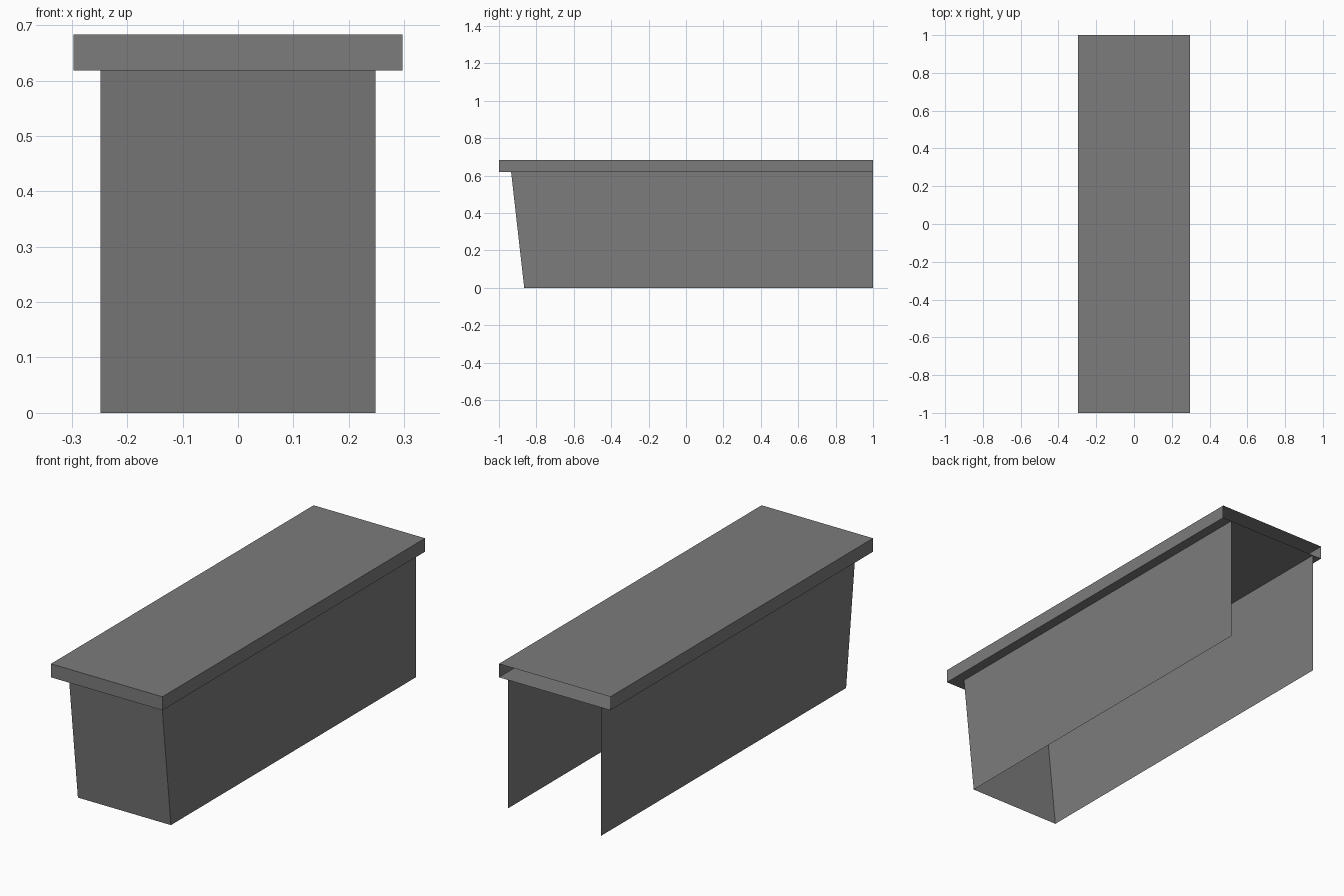
import bpy, bmesh

if "Cube" in bpy.data.objects:
    bpy.data.objects.remove(bpy.data.objects["Cube"])

grey = bpy.data.materials.new("plain_grey")
grey.diffuse_color = (0.2, 0.2, 0.2, 1)
grey.use_nodes = True
grey.node_tree.nodes["Principled BSDF"].inputs["Base Color"].default_value = grey.diffuse_color


def shell(name, half_w, front_low, front_high, z0, z1, open_sides):
    """Thin box shell reaching back to y = 1, with some sides left open."""
    bm = bmesh.new()
    bmesh.ops.create_cube(bm, size=2)
    bm.normal_update()
    gone = [f for f in bm.faces
            if ("back" in open_sides and f.normal.y > 0.9)
            or ("bottom" in open_sides and f.normal.z < -0.9)
            or ("top" in open_sides and f.normal.z > 0.9)]
    bmesh.ops.delete(bm, geom=gone, context='FACES')
    for v in bm.verts:
        high = v.co.z > 0
        v.co.x *= half_w
        if v.co.y < 0:
            v.co.y = front_high if high else front_low
        v.co.z = z1 if high else z0
    me = bpy.data.meshes.new(name)
    bm.to_mesh(me)
    bm.free()
    me.materials.append(grey)
    ob = bpy.data.objects.new(name, me)
    bpy.context.collection.objects.link(ob)
    return ob


# Hollow counter top, open at the back
shell("counter_top", 0.297, -1, -1, 0.618, 0.683, ("back",))
# Side walls and leaning front panel, open at back and below
shell("counter_body", 0.248, -0.865, -0.935, 0, 0.618, ("back", "bottom", "top"))
